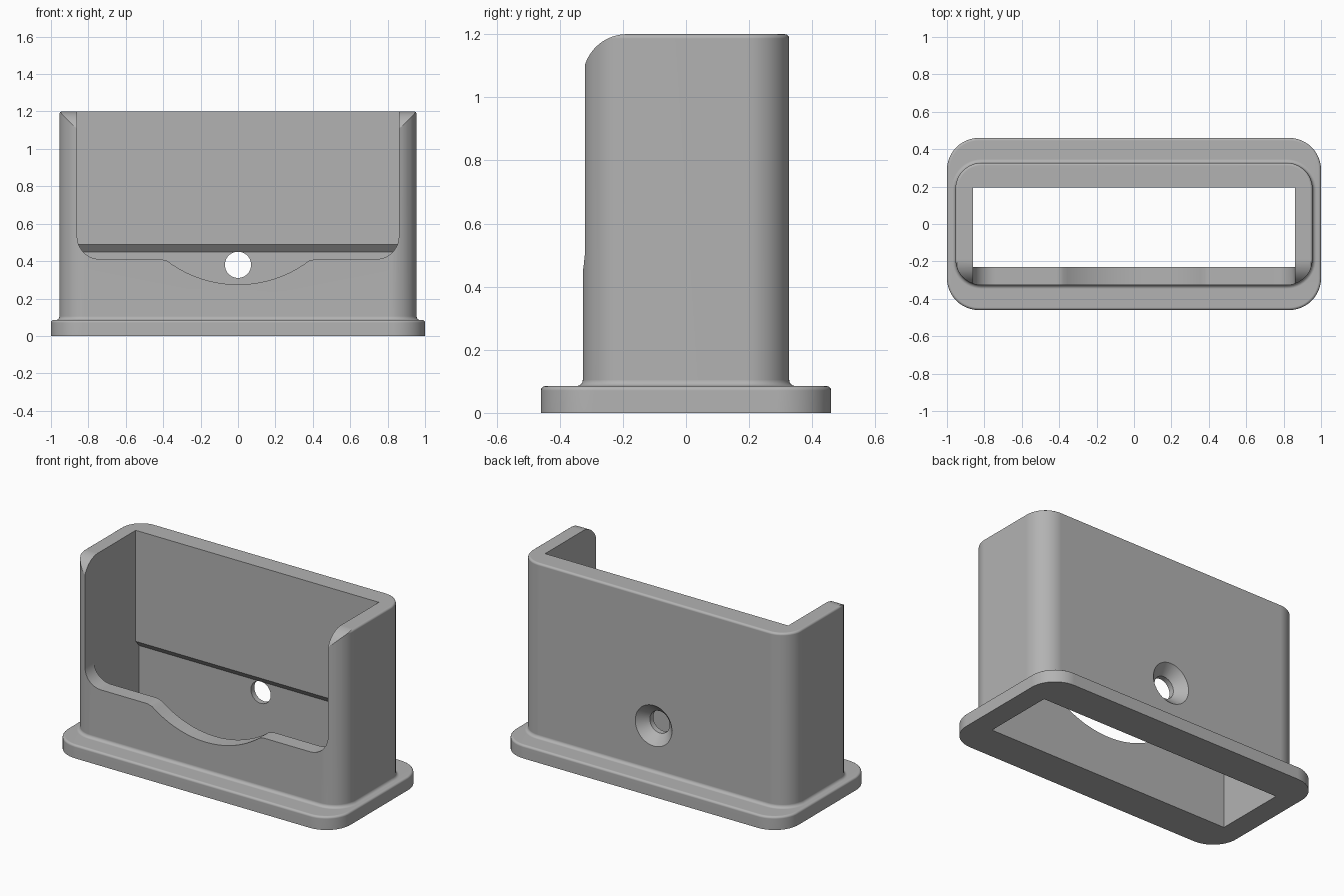
import bpy, bmesh, math
from mathutils import Vector

if "Cube" in bpy.data.objects:
    bpy.data.objects.remove(bpy.data.objects["Cube"])

plastic = bpy.data.materials.new("light_grey_plastic")
plastic.diffuse_color = (0.45, 0.45, 0.45, 1)
plastic.use_nodes = True
plastic.node_tree.nodes["Principled BSDF"].inputs["Base Color"].default_value = plastic.diffuse_color


def make_object(name, bm):
    bmesh.ops.recalc_face_normals(bm, faces=bm.faces)
    mesh = bpy.data.meshes.new(name)
    bm.to_mesh(mesh)
    bm.free()
    mesh.materials.append(plastic)
    ob = bpy.data.objects.new(name, mesh)
    bpy.context.collection.objects.link(ob)
    return ob


def loft(name, rings):
    """Skin closed rings of points and cap both ends."""
    bm = bmesh.new()
    loops = [[bm.verts.new(p) for p in ring] for ring in rings]
    n = len(loops[0])
    for a, b in zip(loops, loops[1:]):
        for i in range(n):
            j = (i + 1) % n
            bm.faces.new((a[i], a[j], b[j], b[i]))
    bm.faces.new(loops[0])
    bm.faces.new(loops[-1])
    return make_object(name, bm)


def arc(cx, cy, r, a0, a1, n):
    return [(cx + r * math.cos(math.radians(a0 + (a1 - a0) * i / n)),
             cy + r * math.sin(math.radians(a0 + (a1 - a0) * i / n)))
            for i in range(n + 1)]


def rounded_rect(hx, hy, r, inset, z, n=12):
    pts = []
    for k, (sx, sy) in enumerate([(1, 1), (-1, 1), (-1, -1), (1, -1)]):
        pts += arc(sx * (hx - r), sy * (hy - r), r - inset, 90 * k, 90 * k + 90, n)
    return [(x, y, z) for x, y in pts]


# Outer skin: flange with softened rim, fillet, walls with softened top
BASE, BODY = (1.0, 0.46, 0.17), (0.955, 0.327, 0.14)
FLANGE, TOP, SOFT, FILLET = 0.085, 1.2, 0.014, 0.02
steps = [math.radians(a) for a in (0, 22.5, 45, 67.5, 90)]
rings = [rounded_rect(*BASE, 0, 0)]
rings += [rounded_rect(*BASE, SOFT * (1 - math.cos(a)), FLANGE - SOFT * (1 - math.sin(a)))
          for a in steps]
rings += [rounded_rect(*BODY, -FILLET * (1 - math.sin(a)), FLANGE + FILLET * (1 - math.cos(a)))
          for a in steps]
rings += [rounded_rect(*BODY, SOFT * (1 - math.cos(a)), TOP - SOFT * (1 - math.sin(a)))
          for a in steps]
holder = loft("card_holder", rings)

# Cavity with a deeper lower part and a sloped step on the back wall
cavity = [(-0.23, -0.1), (0.23, -0.1), (0.23, 0.45), (0.195, 0.49), (0.195, 1.3), (-0.23, 1.3)]
cutters = [loft("cavity_cutter", [[(x, y, z) for y, z in cavity] for x in (-0.86, 0.86)])]

# Front window with rounded lower corners and a thumb scoop
half = arc(0, 0.275 + 0.63, 0.63, -90, -53, 14)
half += [(0.395, 0.406), (0.415, 0.411)]
half += arc(0.74, 0.531, 0.12, -90, 0, 10) + [(0.86, 1.3)]
window = [(-x, z) for x, z in reversed(half[1:])] + half
cutters.append(loft("window_cutter", [[(x, y, z) for x, z in window] for y in (-0.6, -0.1)]))

# Large rounding on the front top corners
corner = arc(-0.187, 1.06, 0.14, 180, 90, 16) + [(-0.187, 1.3), (-0.6, 1.3), (-0.6, 1.06)]
cutters.append(loft("corner_cutter", [[(x, y, z) for y, z in corner] for x in (-1.2, 1.2)]))

# Countersunk screw hole through the back wall
screw = [(0.1, 0.07), (0.265, 0.07), (0.327, 0.13), (0.5, 0.13)]
cutters.append(loft("screw_cutter", [[(x, y, z) for x, z in arc(0, 0.38, r, 0, 352.5, 47)]
                                     for y, r in screw]))

bpy.context.view_layer.objects.active = holder
holder.select_set(True)
for cutter in cutters:
    cutter.hide_render = True
    mod = holder.modifiers.new(cutter.name, 'BOOLEAN')
    mod.operation, mod.solver, mod.object = 'DIFFERENCE', 'EXACT', cutter
    bpy.ops.object.modifier_apply(modifier=mod.name)
for cutter in cutters:
    bpy.data.objects.remove(cutter)

# Smooth rounds, crisp edges, flat broad faces
bpy.ops.object.shade_smooth_by_angle(angle=math.radians(30))
weighted = holder.modifiers.new("weighted_normals", 'WEIGHTED_NORMAL')
weighted.keep_sharp = True
